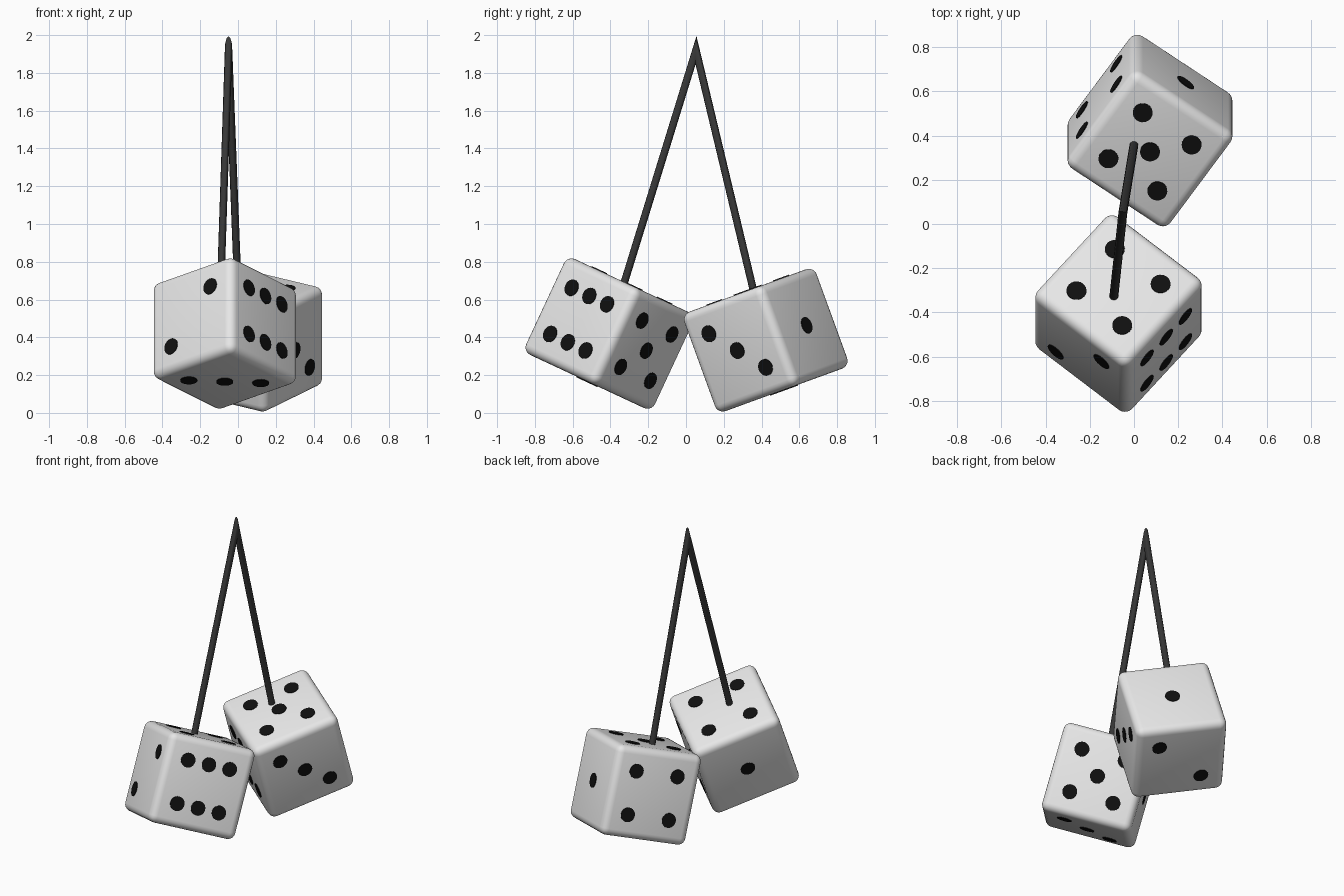
import bpy, bmesh, math
from mathutils import Vector, Matrix

if "Cube" in bpy.data.objects:
    bpy.data.objects.remove(bpy.data.objects["Cube"])

H, R = 0.28, 0.045      # die half size, edge rounding
D, PIP = 0.135, 0.045   # pip spacing, pip radius


def material(name, v):
    m = bpy.data.materials.new(name)
    m.diffuse_color = (v, v, v, 1)
    m.use_nodes = True
    m.node_tree.nodes["Principled BSDF"].inputs["Base Color"].default_value = m.diffuse_color
    return m


WHITE = material("die white", 0.8)
BLACK = material("pip black", 0.005)
CHARCOAL = material("string charcoal", 0.038)


def make_object(name, bm, mat, matrix=Matrix()):
    bmesh.ops.recalc_face_normals(bm, faces=bm.faces)
    me = bpy.data.meshes.new(name)
    bm.to_mesh(me)
    bm.free()
    me.materials.append(mat)
    ob = bpy.data.objects.new(name, me)
    ob.matrix_world = matrix
    bpy.context.collection.objects.link(ob)
    return ob


def smooth(ob, angle):
    bpy.ops.object.select_all(action='DESELECT')
    ob.select_set(True)
    bpy.context.view_layer.objects.active = ob
    bpy.ops.object.shade_smooth_by_angle(angle=math.radians(angle))


def pip_layout(n):
    """Pip positions on a face, in steps of D."""
    if n == 6:
        return [(a, b) for a in (-1, 0, 1) for b in (-1, 1)]
    pts = [(0, 0)] if n % 2 else []
    if n > 1:
        pts += [(-1, 1), (1, -1)]
    if n > 3:
        pts += [(1, 1), (-1, -1)]
    return pts


def make_die(name, centre, yaw, tilt, faces):
    """faces: pip counts for local +x, -x, +y, -y, +z, -z."""
    mat = (Matrix.Translation(centre) @ Matrix.Rotation(math.radians(tilt), 4, 'X')
           @ Matrix.Rotation(math.radians(yaw), 4, 'Z'))
    # rounded cube body
    bm = bmesh.new()
    bmesh.ops.create_cube(bm, size=2 * H)
    bmesh.ops.bevel(bm, geom=bm.edges[:], offset=R, segments=5, profile=0.5,
                    affect='EDGES')
    smooth(make_object(name, bm, WHITE, mat), 30)
    # thin round pips on all six faces
    bm = bmesh.new()
    X, Y, Z = Vector((1, 0, 0)), Vector((0, 1, 0)), Vector((0, 0, 1))
    sides = [(X, Y, Z), (-X, Y, Z), (Y, X, Z), (-Y, X, Z), (Z, X, Y), (-Z, X, Y)]
    for (n, a, b), count in zip(sides, faces):
        for i, j in pip_layout(count):
            rot = n.to_track_quat('Z', 'Y').to_matrix().to_4x4()
            pos = n * (H + 0.001) + a * (i * D) + b * (j * D)
            bmesh.ops.create_cone(bm, cap_ends=True, segments=24, radius1=PIP,
                                  radius2=PIP, depth=0.006,
                                  matrix=Matrix.Translation(pos) @ rot)
    make_object(name + "_pips", bm, BLACK, mat)


def make_string(a, apex, b, radius, sides=12):
    """One cord bent to a mitred point at the apex."""
    bm = bmesh.new()
    d1, d2 = (apex - a).normalized(), (b - apex).normalized()
    bis = (d1 + d2).normalized()
    side = d1.cross(d2).normalized()
    up = bis.cross(side)
    stretch = 1 / abs(d1.dot(bis))
    rings = []
    for p, axis, s in ((a, d1.cross(side), 1), (apex, up, stretch), (b, d2.cross(side), 1)):
        rings.append([bm.verts.new(p + side * (radius * math.cos(t))
                                   + axis * (radius * s * math.sin(t)))
                      for t in (2 * math.pi * k / sides for k in range(sides))])
    for r0, r1 in zip(rings, rings[1:]):
        for k in range(sides):
            m = (k + 1) % sides
            bm.faces.new((r0[k], r0[m], r1[m], r1[k]))
    bm.faces.new(rings[0])
    bm.faces.new(rings[-1])
    smooth(make_object("hanging_string", bm, CHARCOAL), 40)


# the two dice, tilted towards each other
make_die("front_die", (-0.07, -0.405, 0.42), 50, -25, (5, 2, 1, 6, 4, 3))
make_die("back_die", (0.0725, 0.4225, 0.385), 55, 20, (1, 6, 4, 3, 5, 2))

# the cord joining them
make_string(Vector((-0.10, -0.41, 0.42)), Vector((-0.05, 0.053, 1.92)),
            Vector((0.01, 0.42, 0.385)), 0.02)
